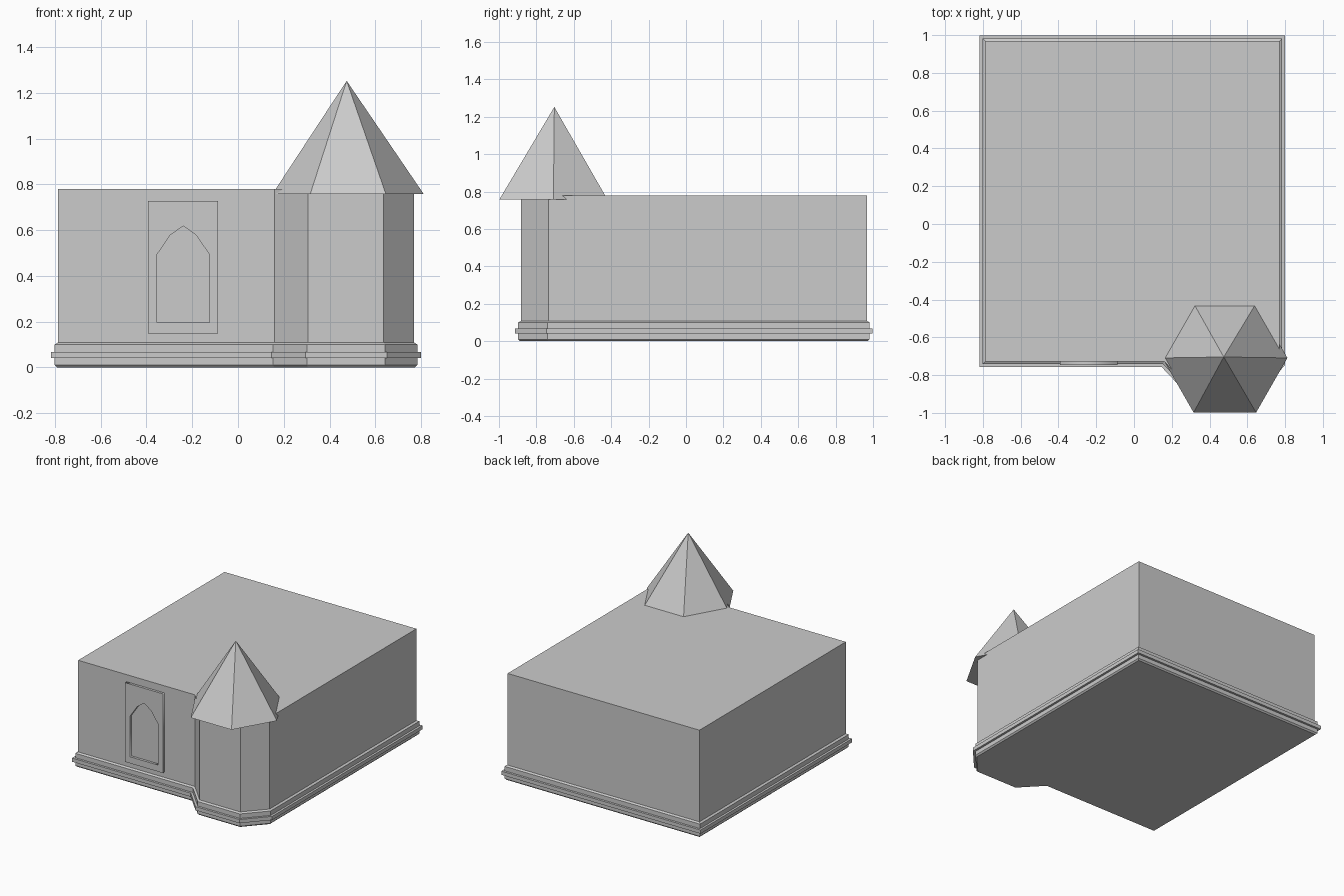
import bpy, bmesh, math
from mathutils import Vector

if "Cube" in bpy.data.objects:
    bpy.data.objects.remove(bpy.data.objects["Cube"])

# Footprint of the walls: rectangle with a three-sided turret bay, counter-clockwise
OUTLINE = [(-0.787, -0.728), (0.16, -0.728), (0.307, -0.883), (0.637, -0.883),
           (0.77, -0.735), (0.77, 0.968), (-0.787, 0.968)]


def offset(points, d):
    """Push a counter-clockwise outline outwards by d with mitred corners."""
    result = []
    for i, p in enumerate(points):
        p = Vector(p)
        a = (p - Vector(points[i - 1])).normalized()
        b = (Vector(points[(i + 1) % len(points)]) - p).normalized()
        na, nb = Vector((a.y, -a.x)), Vector((b.y, -b.x))
        result.append(p + (na + nb) * d / (1 + na.dot(nb)))
    return result


def add_mesh(name, bm):
    bmesh.ops.recalc_face_normals(bm, faces=bm.faces)
    mesh = bpy.data.meshes.new(name)
    bm.to_mesh(mesh)
    bm.free()
    obj = bpy.data.objects.new(name, mesh)
    bpy.context.collection.objects.link(obj)
    return obj


def sweep(name, profile, cap_bottom, cap_top):
    """Stack offset copies of the footprint: profile is (offset, z) pairs."""
    bm = bmesh.new()
    rings = [[bm.verts.new((p[0], p[1], z)) for p in offset(OUTLINE, d)]
             for d, z in profile]
    n = len(OUTLINE)
    for low, high in zip(rings, rings[1:]):
        for i in range(n):
            j = (i + 1) % n
            bm.faces.new((low[i], low[j], high[j], high[i]))
    if cap_bottom:
        bm.faces.new(rings[0][::-1])
    if cap_top:
        bm.faces.new(rings[-1])
    return add_mesh(name, bm)


# Stepped plinth and walls
sweep("plinth", [(0.004, 0), (0.014, 0.01), (0.014, 0.04), (0.03, 0.04),
                 (0.03, 0.067), (0.014, 0.067), (0.014, 0.1), (0, 0.108)], True, False)
sweep("walls", [(0, 0.108), (0, 0.78)], False, True)

# Six-sided turret roof
bm = bmesh.new()
cx, cy, eave = 0.481, -0.709, 0.757
ring = [bm.verts.new((cx + 0.331 * math.cos(k * math.pi / 3),
                      cy + 0.334 * math.sin(k * math.pi / 3), eave)) for k in range(6)]
apex = bm.verts.new((0.475, -0.704, 1.252))
bm.faces.new(ring[::-1])
for k in range(6):
    bm.faces.new((ring[k], ring[(k + 1) % 6], apex))
add_mesh("turret_roof", bm)

# Raised panel with a pointed-arch opening, drawn as (x, z) and extruded off the wall
panel = [(-0.393, 0.147), (-0.087, 0.147), (-0.087, 0.728), (-0.393, 0.728)]
arch = [(-0.354, 0.195), (-0.125, 0.195), (-0.125, 0.493), (-0.183, 0.578),
        (-0.239, 0.618), (-0.296, 0.578), (-0.354, 0.493)]
curve = bpy.data.curves.new("window_panel", 'CURVE')
curve.dimensions = '2D'
curve.fill_mode = 'BOTH'
curve.extrude = 0.009
for pts in (panel, arch):
    spline = curve.splines.new('POLY')
    spline.points.add(len(pts) - 1)
    for point, (x, z) in zip(spline.points, pts):
        point.co = (x, z, 0, 1)
    spline.use_cyclic_u = True
obj = bpy.data.objects.new("window_panel", curve)
bpy.context.collection.objects.link(obj)
obj.rotation_euler.x = math.pi / 2
obj.location.y = -0.737
obj.select_set(True)
bpy.context.view_layer.objects.active = obj
bpy.ops.object.convert(target='MESH')
